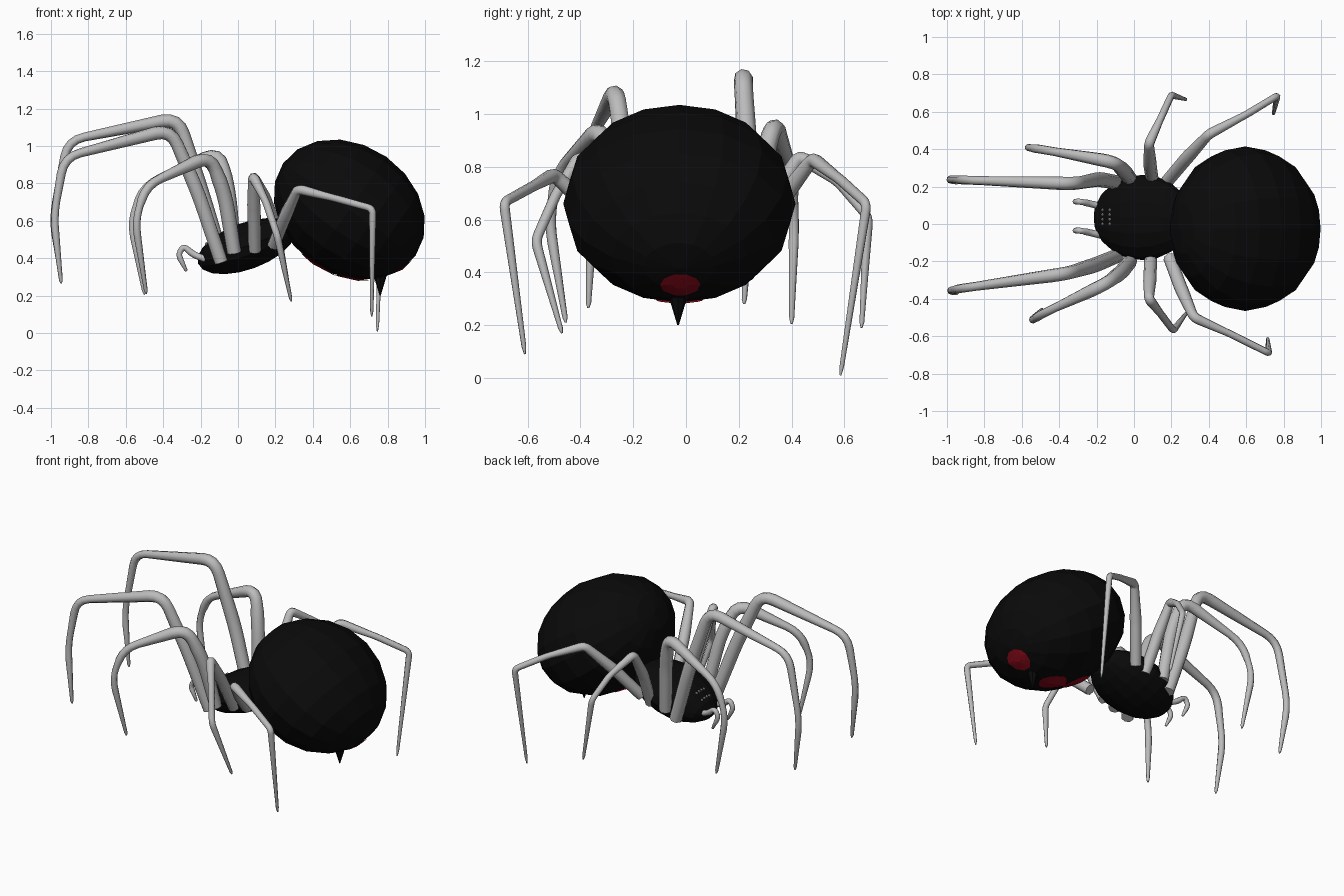
import bpy, bmesh, math
from mathutils import Vector, Matrix
from mathutils.bvhtree import BVHTree

if "Cube" in bpy.data.objects:
    bpy.data.objects.remove(bpy.data.objects["Cube"])


def material(name, rgb):
    m = bpy.data.materials.new(name)
    m.diffuse_color = (*rgb, 1)
    m.use_nodes = True
    m.node_tree.nodes["Principled BSDF"].inputs["Base Color"].default_value = m.diffuse_color
    return m


BLACK = material("black", (0.003, 0.003, 0.003))
RED = material("red", (0.25, 0.003, 0.01))
GREY = material("light grey", (0.5, 0.5, 0.5))


def add_object(name, bm, mat):
    bmesh.ops.recalc_face_normals(bm, faces=bm.faces)
    me = bpy.data.meshes.new(name)
    bm.to_mesh(me)
    me.materials.append(mat)
    ob = bpy.data.objects.new(name, me)
    bpy.context.collection.objects.link(ob)
    return ob


def ellipsoid(name, centre, radii, tilt, segs, rings):
    """Flat-faced ellipsoid with its poles on its long axis, tilted about y."""
    bm = bmesh.new()
    bmesh.ops.create_uvsphere(bm, u_segments=segs, v_segments=rings, radius=1)
    mat = (Matrix.Translation(centre) @ Matrix.Rotation(math.radians(tilt), 4, 'Y')
           @ Matrix.Diagonal((*radii, 1)) @ Matrix.Rotation(math.pi / 2, 4, 'Y'))
    bm.transform(mat)
    tree = BVHTree.FromBMesh(bm)
    add_object(name, bm, BLACK)
    return tree


def tube(name, pts, radii, bend=0.06):
    """Smooth tapered tube along a path with rounded bends."""
    pts = [Vector(p) for p in pts]
    path = [(pts[0], radii[0])]
    for i in range(1, len(pts) - 1):
        p, r = pts[i], radii[i]
        a, b = pts[i - 1] - p, pts[i + 1] - p
        a = a.normalized() * min(bend, a.length * 0.4)
        b = b.normalized() * min(bend, b.length * 0.4)
        for t in (0, 0.25, 0.5, 0.75, 1):
            path.append((p + a * (1 - t) ** 2 + b * t ** 2, r))
    path += [(pts[-1].lerp(pts[-2], 0.05), radii[-1]), (pts[-1], radii[-1] * 0.4)]
    cu = bpy.data.curves.new(name, 'CURVE')
    cu.dimensions = '3D'
    cu.bevel_depth = 1
    cu.bevel_resolution = 2
    cu.use_fill_caps = True
    sp = cu.splines.new('POLY')
    sp.points.add(len(path) - 1)
    for q, (p, r) in zip(sp.points, path):
        q.co = (*p, 1)
        q.radius = r
    cu.materials.append(GREY)
    ob = bpy.data.objects.new(name, cu)
    bpy.context.collection.objects.link(ob)
    bpy.ops.object.select_all(action='DESELECT')
    ob.select_set(True)
    bpy.context.view_layer.objects.active = ob
    bpy.ops.object.convert(target='MESH')
    bpy.ops.object.shade_smooth_by_angle(angle=math.radians(60))


def patch(name, tree, rows, direction, lift=0.007):
    """Thin plate draped on a body: grid rows are cast onto its surface."""
    bm = bmesh.new()
    d = Vector(direction)
    grid = []
    for row in rows:
        line = []
        for p in row:
            hit, normal, _, _ = tree.ray_cast(Vector(p) - d * 2, d)
            if hit is None:
                hit, normal, _, _ = tree.find_nearest(Vector(p))
            line.append(bm.verts.new(hit - d * lift))
        grid.append(line)
    for r0, r1 in zip(grid, grid[1:]):
        for i in range(len(r0) - 1):
            bm.faces.new((r0[i], r0[i + 1], r1[i + 1], r1[i]))
    add_object(name, bm, RED)


# Body
abdomen = ellipsoid("abdomen", (0.595, -0.025, 0.66), (0.432, 0.44, 0.345), 35, 16, 10)
head = ellipsoid("head", (0.045, 0.035, 0.465), (0.275, 0.228, 0.125), -20, 16, 10)

# Spinneret spike
bm = bmesh.new()
bmesh.ops.create_cone(bm, cap_ends=True, segments=8, radius1=0.045, radius2=0.003, depth=0.14,
                      matrix=Matrix.Translation((0.76, -0.03, 0.27)) @ Matrix.Rotation(math.pi, 4, 'X'))
add_object("spinneret", bm, BLACK)


# Red hourglass under the abdomen
def half_width(t):
    return 0.012 + 0.08 * abs(math.sin(math.pi * 2 * t)) ** 0.7


rows = [[(0.34 + 0.36 * t, -0.025 + half_width(t) * s / 4, 0.4) for s in range(-4, 5)]
        for t in [i / 18 for i in range(19)]]
patch("hourglass_mark", abdomen, rows, (0, 0, 1))

# Red spot at the rear
rows = [[(0.9, -0.022 + 0.078 * r * math.cos(a), 0.352 + 0.042 * r * math.sin(a))
         for a in [k * math.pi / 5 for k in range(11)]] for r in (0.02, 0.35, 0.7, 1)]
patch("rear_spot", abdomen, rows, (-1, 0, 0))

# Eyes: two rows of small dots on the head
bm = bmesh.new()
for x, ys in ((-0.13, (0.0, 0.025, 0.05, 0.075)), (-0.168, (0.0, 0.025, 0.05, 0.075))):
    for y in ys:
        hit = head.ray_cast(Vector((x, y, 2)), Vector((0, 0, -1)))[0]
        bmesh.ops.create_icosphere(bm, subdivisions=1, radius=0.009, matrix=Matrix.Translation(hit))
add_object("eyes", bm, GREY)

# Legs: paths from hip to tip
LEGS = {
    "front_leg_left": [(-0.08, 0.22, 0.38), (-0.19, 0.24, 0.74), (-0.32, 0.215, 1.15),
                       (-0.91, 0.235, 1.03), (-0.99, 0.24, 0.62), (-0.945, 0.22, 0.28)],
    "front_leg_right": [(-0.09, -0.17, 0.38), (-0.21, -0.22, 0.74), (-0.36, -0.265, 1.09),
                        (-0.93, -0.345, 0.94), (-0.985, -0.355, 0.62), (-0.945, -0.37, 0.265)],
    "second_leg_left": [(-0.02, 0.24, 0.43), (-0.05, 0.28, 0.75), (-0.1, 0.33, 0.97),
                        (-0.5, 0.4, 0.79), (-0.575, 0.41, 0.6), (-0.5, 0.4, 0.205)],
    "second_leg_right": [(-0.02, -0.2, 0.43), (-0.07, -0.26, 0.74), (-0.15, -0.32, 0.95),
                         (-0.49, -0.48, 0.79), (-0.55, -0.52, 0.6), (-0.49, -0.455, 0.21)],
    "third_leg_left": [(0.1, 0.22, 0.44), (0.085, 0.32, 0.66), (0.08, 0.43, 0.84),
                       (0.15, 0.58, 0.74), (0.2, 0.69, 0.61), (0.28, 0.665, 0.19)],
    "third_leg_right": [(0.09, -0.17, 0.44), (0.085, -0.29, 0.66), (0.08, -0.4, 0.84),
                        (0.15, -0.49, 0.7), (0.21, -0.57, 0.52), (0.285, -0.47, 0.17)],
    "rear_leg_left": [(0.17, 0.22, 0.47), (0.28, 0.35, 0.66), (0.4, 0.48, 0.83),
                      (0.6, 0.585, 0.75), (0.765, 0.685, 0.66), (0.745, 0.585, 0.01)],
    "rear_leg_right": [(0.19, -0.18, 0.47), (0.25, -0.34, 0.62), (0.32, -0.5, 0.77),
                       (0.52, -0.59, 0.72), (0.72, -0.69, 0.665), (0.715, -0.61, 0.09)],
}
for name, pts in LEGS.items():
    fine = name.startswith(("third", "rear"))
    tube(name, pts, (0.034, 0.035, 0.027, 0.02, 0.019, 0.009) if fine
         else (0.038, 0.04, 0.036, 0.024, 0.02, 0.01), 0.03 if fine else 0.09)

# Feelers beside the mouth
for side, y in (("left", 0.11), ("right", -0.045)):
    tube("feeler_" + side, [(-0.16, y - 0.02, 0.39), (-0.24, y, 0.42), (-0.29, y + 0.01, 0.465),
                            (-0.32, y + 0.01, 0.42), (-0.275, y + 0.01, 0.33)],
         (0.018, 0.018, 0.016, 0.015, 0.008), 0.03)
